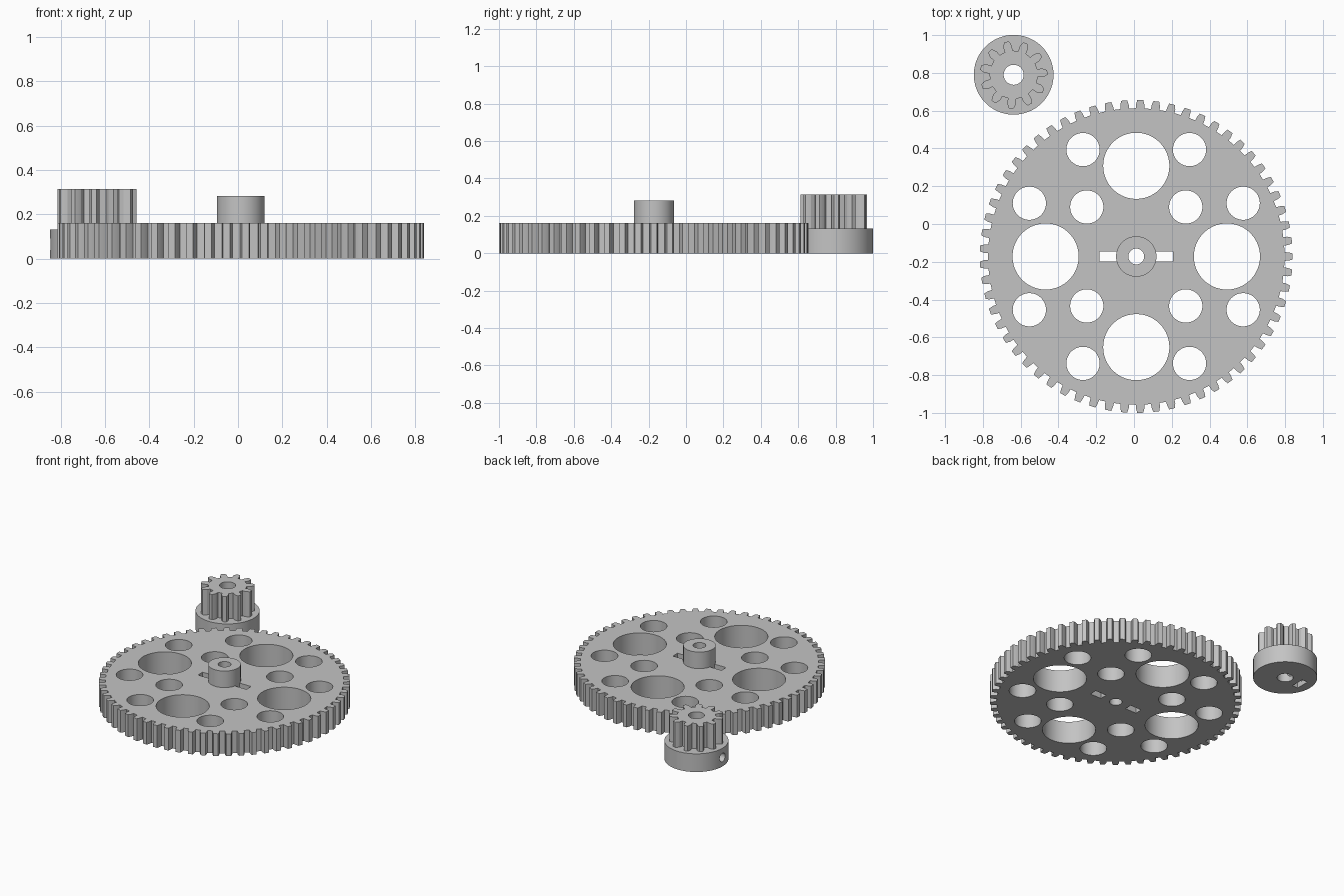
import bpy, bmesh, math

if "Cube" in bpy.data.objects:
    bpy.data.objects.remove(bpy.data.objects["Cube"])

grey = bpy.data.materials.new("plain_grey")
grey.use_nodes = True
grey.diffuse_color = (0.55, 0.55, 0.55, 1)
grey.node_tree.nodes["Principled BSDF"].inputs["Base Color"].default_value = (0.55, 0.55, 0.55, 1)


def circle(x, y, r, n=64):
    return [(x + r * math.cos(2 * math.pi * i / n), y + r * math.sin(2 * math.pi * i / n))
            for i in range(n)]


def box(x, y, w, d):
    return [(x - w / 2, y - d / 2), (x + w / 2, y - d / 2),
            (x + w / 2, y + d / 2), (x - w / 2, y + d / 2)]


def gear(x, y, teeth, flank, phase):
    """Outline from (radius, half tooth width) steps, going root to tip."""
    pts = []
    steps = [(r, -w) for r, w in flank] + [(r, w) for r, w in reversed(flank)]
    for i in range(teeth):
        a = phase + 2 * math.pi * i / teeth
        for r, w in steps:
            b = a + math.asin(w / r)
            pts.append((x + r * math.cos(b), y + r * math.sin(b)))
    return pts


def solid(name, outlines, z0, z1):
    """Extrude each closed outline into a prism, all in one object."""
    bm = bmesh.new()
    for pts in outlines:
        low = [bm.verts.new((px, py, z0)) for px, py in pts]
        top = [bm.verts.new((px, py, z1)) for px, py in pts]
        bm.faces.new(low[::-1])
        bm.faces.new(top)
        for i in range(len(pts)):
            j = (i + 1) % len(pts)
            bm.faces.new((low[i], low[j], top[j], top[i]))
    mesh = bpy.data.meshes.new(name)
    bm.to_mesh(mesh)
    bm.free()
    mesh.materials.append(grey)
    ob = bpy.data.objects.new(name, mesh)
    bpy.context.collection.objects.link(ob)
    return ob


def combine(target, tool, operation="DIFFERENCE"):
    mod = target.modifiers.new("combine", "BOOLEAN")
    mod.operation = operation
    mod.solver = "EXACT"
    mod.object = tool
    bpy.context.view_layer.objects.active = target
    bpy.ops.object.modifier_apply(modifier=mod.name)
    bpy.data.objects.remove(tool)


# Large gear wheel
cx, cy = 0.012, -0.172
wheel = solid("large_gear", [gear(cx, cy, 61, [(0.785, 0.023), (0.806, 0.022), (0.828, 0.016)], 0)],
              0, 0.162)

# Lightening holes and the slot across the middle
holes = [box(cx, cy, 0.39, 0.054)]
for sx, sy in ((1, 0), (-1, 0), (0, 1), (0, -1)):
    holes.append(circle(cx + 0.48 * sx, cy + 0.48 * sy, 0.175, 96))
for sx in (-1, 1):
    for sy in (-1, 1):
        for hx, hy in ((0.282, 0.566), (0.566, 0.282), (0.262, 0.262)):
            holes.append(circle(cx + sx * hx, cy + sy * hy, 0.088))
combine(wheel, solid("hole_cutter", holes, -0.1, 0.3))

# Hub with its bore
combine(wheel, solid("hub", [circle(cx, cy, 0.107)], 0, 0.282), "UNION")
combine(wheel, solid("bore_cutter", [circle(cx, cy, 0.042)], -0.1, 0.5))

# Small pinion on a round collar
px, py = -0.637, 0.79
pinion = solid("pinion_gear", [circle(px, py, 0.211, 96)], 0, 0.132)
teeth = gear(px, py, 11, [(0.128, 0.021), (0.152, 0.023), (0.166, 0.019), (0.179, 0.012)],
             math.radians(4))
combine(pinion, solid("pinion_teeth", [teeth], 0.06, 0.315), "UNION")
combine(pinion, solid("shaft_cutter", [circle(px, py, 0.053)], -0.1, 0.5))

# Nut trap underneath, and the radial set screw hole
combine(pinion, solid("nut_cutter", [box(px - 0.127, py, 0.045, 0.1)], -0.1, 0.105))
screw = solid("screw_cutter", [circle(0, 0, 0.031, 32)], -0.28, 0)
screw.rotation_euler = (0, math.pi / 2, 0)
screw.location = (px, py, 0.065)
bpy.context.view_layer.update()
combine(pinion, screw)

# Smooth round walls, keep edges sharp
for ob in (wheel, pinion):
    bpy.ops.object.select_all(action="DESELECT")
    ob.select_set(True)
    bpy.context.view_layer.objects.active = ob
    bpy.ops.object.shade_smooth_by_angle(angle=math.radians(15))
